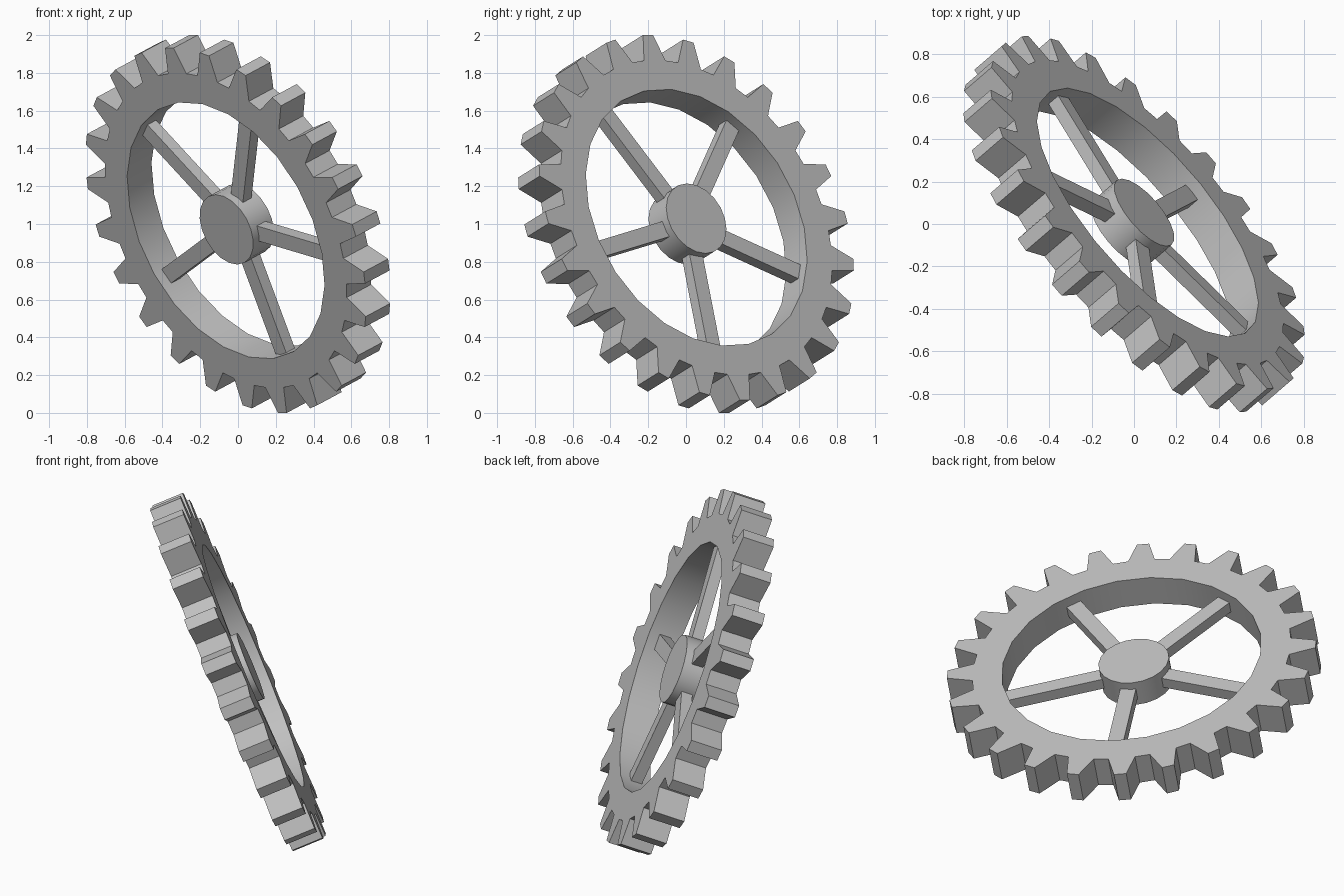
import bpy, bmesh, math
from mathutils import Matrix, Vector

cube = bpy.data.objects.get("Cube")
if cube:
    bpy.data.objects.remove(cube, do_unlink=True)

# Wheel sizes
TEETH, SPOKES = 24, 5
R_HOLE, R_ROOT, R_TIP = 0.735, 0.90, 1.044
RIM_H, HUB_H = 0.092, 0.078          # half thicknesses
HUB_R, SPOKE_W, SPOKE_D = 0.20, 0.09, 0.065

# Tilted frame: the wheel's axle points along n
n = Vector((0.703, 0.603, 0.378)).normalized()
u = Vector((-n.y, n.x, 0)).normalized()
v = n.cross(u)
frame = Matrix.Translation((0, 0, 1)) @ Matrix((u, v, n)).transposed().to_4x4()

# Single grey material
grey = bpy.data.materials.new("grey metal")
grey.use_nodes = True
colour = (0.53, 0.53, 0.53, 1)
grey.diffuse_color = colour
grey.node_tree.nodes["Principled BSDF"].inputs["Base Color"].default_value = colour


def finish(bm, name, smooth=True):
    bmesh.ops.recalc_face_normals(bm, faces=bm.faces)
    mesh = bpy.data.meshes.new(name)
    bm.to_mesh(mesh)
    bm.free()
    mesh.materials.append(grey)
    ob = bpy.data.objects.new(name, mesh)
    bpy.context.collection.objects.link(ob)
    ob.matrix_world = frame
    if smooth:
        bpy.ops.object.select_all(action='DESELECT')
        ob.select_set(True)
        bpy.context.view_layer.objects.active = ob
        bpy.ops.object.shade_smooth_by_angle(angle=math.radians(24))
    return ob


# Toothed rim: flat sectors with one tooth each, extruded to thickness
bm = bmesh.new()


def polar(r, degrees):
    a = math.radians(degrees)
    return bm.verts.new((r * math.cos(a), r * math.sin(a), -RIM_H))


step = 360 / TEETH
rows = []
for i in range(TEETH):
    a = i * step
    rows.append([polar(R_HOLE, a - 4.8), polar(R_ROOT, a - 4.8), polar(R_TIP, a - 1.9),
                 polar(R_TIP, a + 1.9), polar(R_ROOT, a + 4.8)])
for i, (hole, root_a, tip_a, tip_b, root_b) in enumerate(rows):
    nxt = rows[(i + 1) % TEETH]
    bm.faces.new((hole, root_a, root_b, nxt[1], nxt[0]))
    bm.faces.new((root_a, tip_a, tip_b, root_b))
ext = bmesh.ops.extrude_face_region(bm, geom=bm.faces[:], use_keep_orig=True)
moved = [g for g in ext["geom"] if isinstance(g, bmesh.types.BMVert)]
bmesh.ops.translate(bm, verts=moved, vec=(0, 0, 2 * RIM_H))
finish(bm, "toothed_rim")

# Hub
bm = bmesh.new()
bmesh.ops.create_cone(bm, cap_ends=True, segments=20, radius1=HUB_R, radius2=HUB_R,
                      depth=2 * HUB_H, matrix=Matrix.Translation((0.01, 0, 0)))
finish(bm, "hub")

# Spokes from the hub to the rim
for k in range(SPOKES):
    bm = bmesh.new()
    inner, outer = 0.15, R_HOLE + 0.005
    bmesh.ops.create_cube(bm, size=1, matrix=(
        Matrix.Rotation(math.radians(49 + k * 360 / SPOKES), 4, 'Z')
        @ Matrix.Translation(((inner + outer) / 2, 0, 0))
        @ Matrix.Diagonal((outer - inner, SPOKE_W, SPOKE_D, 1))))
    finish(bm, f"spoke_{k + 1}", smooth=False)
